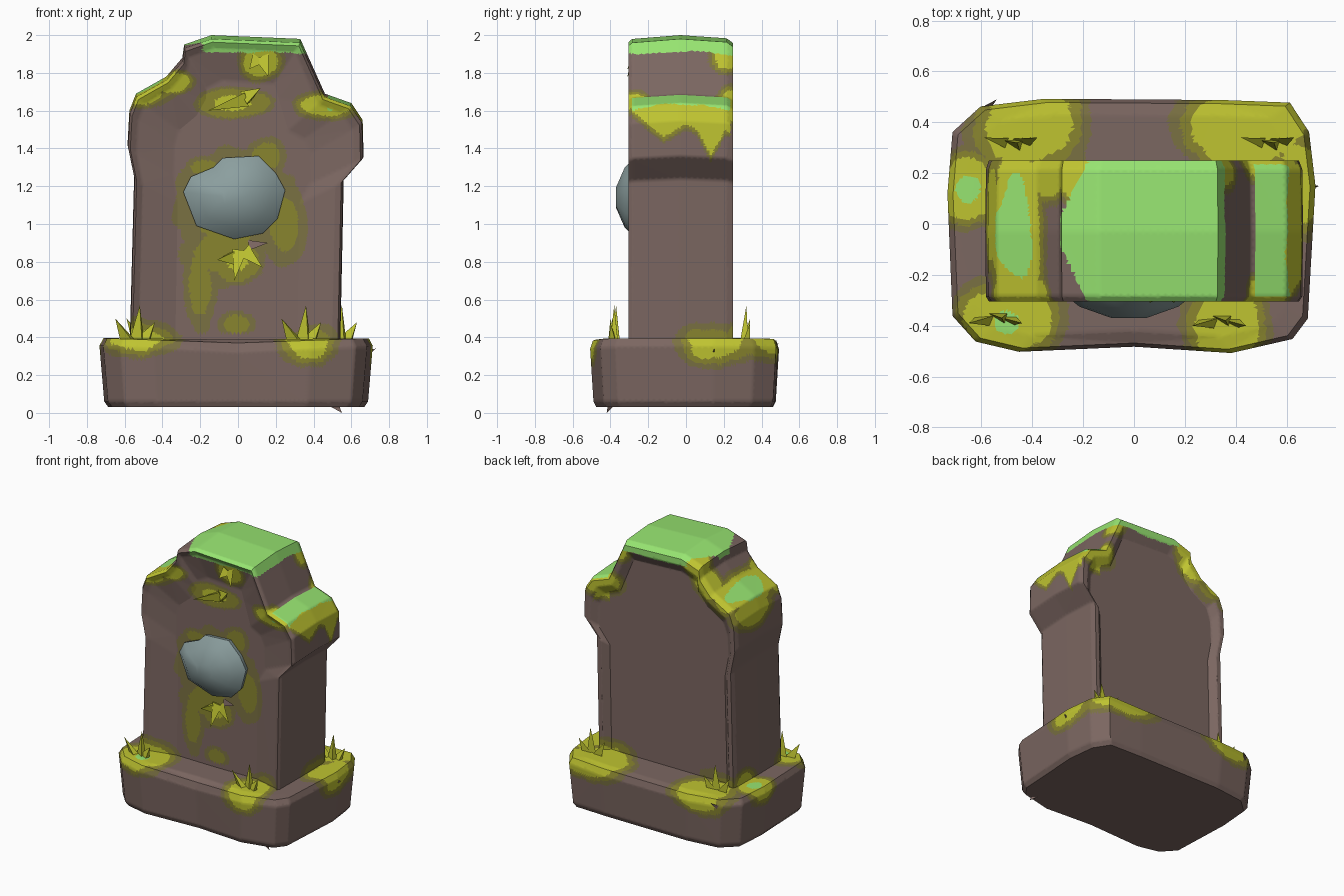
import bpy, bmesh, math
from mathutils import Vector, noise

# ---------- colours ----------
MATS = []
for name, col in [("brown stone", (0.20, 0.135, 0.12)),
                  ("dark olive edge", (0.195, 0.165, 0.055)),
                  ("olive moss", (0.25, 0.235, 0.028)),
                  ("yellow moss", (0.52, 0.55, 0.03)),
                  ("green moss", (0.31, 0.78, 0.165)),
                  ("grey blue gem", (0.26, 0.345, 0.345))]:
    m = bpy.data.materials.new(name)
    m.diffuse_color = (*col, 1)
    MATS.append(m)

# moss patches: centre, radii, strength above which the middle turns green
PATCHES = [
    ((-0.47, -0.02, 1.72), (0.18, 0.40, 0.15), 0.52),   # left shoulder
    ((-0.57, 0.05, 1.62), (0.10, 0.25, 0.15), 9),
    ((-0.36, -0.29, 1.75), (0.14, 0.10, 0.07), 9),
    ((-0.50, -0.29, 1.69), (0.13, 0.10, 0.09), 9),
    ((-0.33, 0.21, 1.83), (0.16, 0.16, 0.16), 9),
    ((-0.24, 0.20, 1.95), (0.12, 0.14, 0.14), 9),
    ((0.47, -0.29, 1.63), (0.18, 0.12, 0.09), 9),       # right shoulder, front and back
    ((0.52, 0.24, 1.62), (0.20, 0.09, 0.14), 9),
    ((0.38, 0.24, 1.90), (0.12, 0.12, 0.12), 9),
    ((0.12, -0.27, 1.85), (0.13, 0.1, 0.12), 9),        # front top
    ((-0.02, -0.24, 1.64), (0.22, 0.1, 0.09), 9),
    ((-0.01, -0.24, 0.80), (0.15, 0.1, 0.14), 9),
    ((-0.42, 0.40, 0.38), (0.27, 0.24, 0.14), 9),       # base corners
    ((0.46, 0.40, 0.38), (0.31, 0.26, 0.14), 9),
    ((0.64, 0.15, 0.38), (0.14, 0.26, 0.15), 9),
    ((-0.65, 0.14, 0.39), (0.14, 0.17, 0.13), 0.68),
    ((-0.50, -0.38, 0.39), (0.23, 0.20, 0.14), 0.72),
    ((0.36, -0.41, 0.38), (0.19, 0.21, 0.15), 9)]
# thin stains round the gem, never brighter than olive
STAINS = [((-0.02, 1.10), (0.32, 0.29)), ((-0.07, 0.84), (0.22, 0.18)),
          ((-0.20, 0.68), (0.09, 0.23)), ((0.24, 1.00), (0.13, 0.22)),
          ((0.15, 1.36), (0.11, 0.11)), ((-0.01, 0.47), (0.09, 0.07)),
          ((-0.18, 1.30), (0.10, 0.06))]
# lower edge of the moss hanging off the right shoulder: y, z
DRIP = [(-0.31, 1.62), (-0.12, 1.46), (0.0, 1.53), (0.06, 1.50), (0.13, 1.36),
        (0.21, 1.50), (0.27, 1.47)]


def moss(p):
    """Colour index at a point on the stone."""
    n = noise.noise(p * 6) * 0.16 + noise.noise(p * 15) * 0.06
    best = 0
    bare = p.x < -0.29 + max(0, abs(p.y + 0.03) - 0.06) * 0.5    # cap's left corners
    if p.z > 1.905 + n * 0.12 and not bare:
        return 4
    if p.x > 0.47 and p.z > 1.3 and -0.285 < p.y < 0.235:
        if 0.475 < p.x < 0.61 + n * 0.15 and p.z > 1.60:
            return 4
        for (y0, z0), (y1, z1) in zip(DRIP, DRIP[1:]):
            if y0 <= p.y < y1:
                over = p.z - z0 - (z1 - z0) * (p.y - y0) / (y1 - y0)
                if p.z < 1.66:
                    best = 3 if over > 0 else 2 if over > -0.02 else 1 if over > -0.035 else 0
    for c, r, green in PATCHES:
        d = math.sqrt(sum(((a - b) / s) ** 2 for a, b, s in zip(p, c, r)))
        f = 1 - d + n
        k = 4 if f > green else 3 if f > 0.30 else 2 if f > 0.15 else 1 if f > 0 else 0
        if k == 3 and p.y < -0.15 and abs(p.x) < 0.25 and 0.5 < p.z < 1.78 and f < 0.6:
            k = 2                                        # duller on the front panel
        best = max(best, k)
    if p.y < -0.15 and 0.42 < p.z < 1.5:
        for c, r in STAINS:
            f = 1 - math.hypot((p.x - c[0]) / r[0], (p.z - c[1]) / r[1]) + n
            best = max(best, 2 if f > 0.34 else 1 if f > 0 else 0)
    return best


def finish(bm, name, mat=None, angle=35):
    bmesh.ops.recalc_face_normals(bm, faces=bm.faces[:])
    me = bpy.data.meshes.new(name)
    for m in MATS:
        me.materials.append(m)
    for f in bm.faces:
        f.material_index = moss(f.calc_center_median()) if mat is None else mat
    bm.to_mesh(me)
    bm.free()
    ob = bpy.data.objects.new(name, me)
    bpy.context.collection.objects.link(ob)
    if angle:
        bpy.ops.object.select_all(action='DESELECT')
        ob.select_set(True)
        bpy.context.view_layer.objects.active = ob
        bpy.ops.object.shade_smooth_by_angle(angle=math.radians(angle))
    return ob


def loft(rings):
    bm = bmesh.new()
    vs = [[bm.verts.new(p) for p in r] for r in rings]
    n = len(vs[0])
    for a, b in zip(vs, vs[1:]):
        for i in range(n):
            j = (i + 1) % n
            bm.faces.new((a[i], a[j], b[j], b[i]))
    bm.faces.new(vs[0][::-1])
    bm.faces.new(vs[-1])
    return bm


def refine(bm, size):
    """Split faces finely so moss borders can be drawn by face."""
    bmesh.ops.triangulate(bm, faces=bm.faces[:])
    for _ in range(10):
        long = [e for e in bm.edges if e.calc_length() > size]
        if not long:
            break
        bmesh.ops.subdivide_edges(bm, edges=long, cuts=1)
        bmesh.ops.triangulate(bm, faces=[f for f in bm.faces if len(f.verts) > 3])


# ---------- upright slab with shouldered outline ----------
outline = [(-0.575, 0.30), (-0.55, 1.25), (-0.585, 1.42), (-0.575, 1.60), (-0.54, 1.69),
           (-0.38, 1.78), (-0.295, 1.88), (-0.285, 1.95), (-0.14, 2.0), (0.33, 1.98),
           (0.37, 1.89), (0.46, 1.69), (0.60, 1.64), (0.66, 1.55), (0.665, 1.36),
           (0.56, 1.24), (0.54, 0.30)]


def ring(y, sx=1.0, sz=1.0):
    return [(x * sx, y, 0.3 + (z - 0.3) * sz) for x, z in outline]


slab = loft([ring(-0.235, 0.58, 0.86), ring(-0.285, 0.92, 0.96), ring(-0.305, 0.975, 0.978),
             ring(-0.285, 0.995, 0.988), ring(-0.03), ring(0.215, 0.995, 0.99),
             ring(0.25, 0.975, 0.975), ring(0.25, 0.92, 0.95), ring(0.21, 0.84, 0.91)])
refine(slab, 0.022)
finish(slab, "headstone_slab", None, 50)

# ---------- base block with cut corners ----------
plan = [(-0.71, -0.36), (-0.62, -0.46), (-0.45, -0.50), (0, -0.48), (0.38, -0.505), (0.62, -0.45),
        (0.68, -0.37), (0.71, 0.15), (0.685, 0.36), (0.61, 0.475), (0.35, 0.485), (-0.35, 0.49),
        (-0.60, 0.46), (-0.71, 0.36), (-0.73, 0.12)]


def slice_at(z, s, lift=0.0):
    return [(x * s, y * s, z + lift * abs(x)) for x, y in plan]


base = loft([slice_at(0.03, 0.94), slice_at(0.06, 0.97), slice_at(0.32, 1.005, 0.05),
             slice_at(0.37, 0.975, 0.035), slice_at(0.388, 0.88, 0.01)])
refine(base, 0.024)
finish(base, "base_block", None, 50)

# ---------- gem set in the front: faceted dome ----------
rim = [(-0.29, 1.17), (-0.25, 1.25), (-0.13, 1.30), (-0.08, 1.35), (0.11, 1.36), (0.20, 1.27),
       (0.25, 1.18), (0.21, 1.03), (0.13, 0.95), (-0.02, 0.92), (-0.22, 0.99)]
gem = loft([[(x * s - 0.02 * (1 - s), y, 1.14 + (z - 1.14) * s) for x, z in rim]
            for s, y in [(0.95, -0.2), (1.0, -0.265), (0.72, -0.325), (0.25, -0.37)]])
finish(gem, "gem", 5, 45)


# ---------- moss blades and stone chips ----------
def blades(name, items, mat, width):
    bm = bmesh.new()
    for root, tip in items:
        root, tip = Vector(root), Vector(tip)
        d = (tip - root).normalized()
        side = d.cross(Vector((0.3, 1, 0.1))).normalized()
        up = d.cross(side)
        tri = [bm.verts.new(root + (side * math.cos(a) + up * 0.5 * math.sin(a)) * width)
               for a in (0, 2.1, 4.2)]
        top = bm.verts.new(tip)
        bm.faces.new(tri)
        for i in range(3):
            bm.faces.new((tri[i], tri[(i + 1) % 3], top))
    finish(bm, name, mat, 0)


corner_tufts = []
for cx, cy in [(-0.53, -0.36), (0.35, -0.37), (0.54, 0.31), (-0.47, 0.31)]:
    s = 1 if cy > 0 else -1
    for dx, dy, h in [(-0.12, 0.03, 0.12), (0.01, 0.01, 0.19), (0.09, 0.03, 0.10)]:
        corner_tufts.append(((cx + dx * 0.3, cy + s * dy * 0.4, 0.36),
                             (cx + dx, cy + s * dy, 0.38 + h)))
blades("corner_moss_tufts", corner_tufts, 3, 0.055)
blades("front_moss_leaves", [
    ((0.0, -0.24, 0.86), (-0.02, -0.29, 0.70)), ((-0.02, -0.24, 0.83), (-0.11, -0.28, 0.81)),
    ((0.03, -0.24, 0.85), (0.13, -0.29, 0.77)), ((0.04, -0.25, 1.67), (-0.16, -0.29, 1.60)),
    ((0.04, -0.25, 1.66), (0.12, -0.29, 1.72)), ((0.12, -0.27, 1.88), (0.16, -0.31, 1.78)),
    ((0.10, -0.27, 1.88), (0.06, -0.31, 1.82))], 3, 0.05)
blades("stone_chips", [
    ((0.50, -0.40, 0.05), (0.55, -0.42, 0.0)), ((0.66, 0.14, 0.30), (0.73, 0.15, 0.34)),
    ((-0.60, 0.44, 0.32), (-0.54, 0.49, 0.37)),
    ((0.06, -0.24, 0.88), (0.16, -0.27, 0.90))], 0, 0.035)
